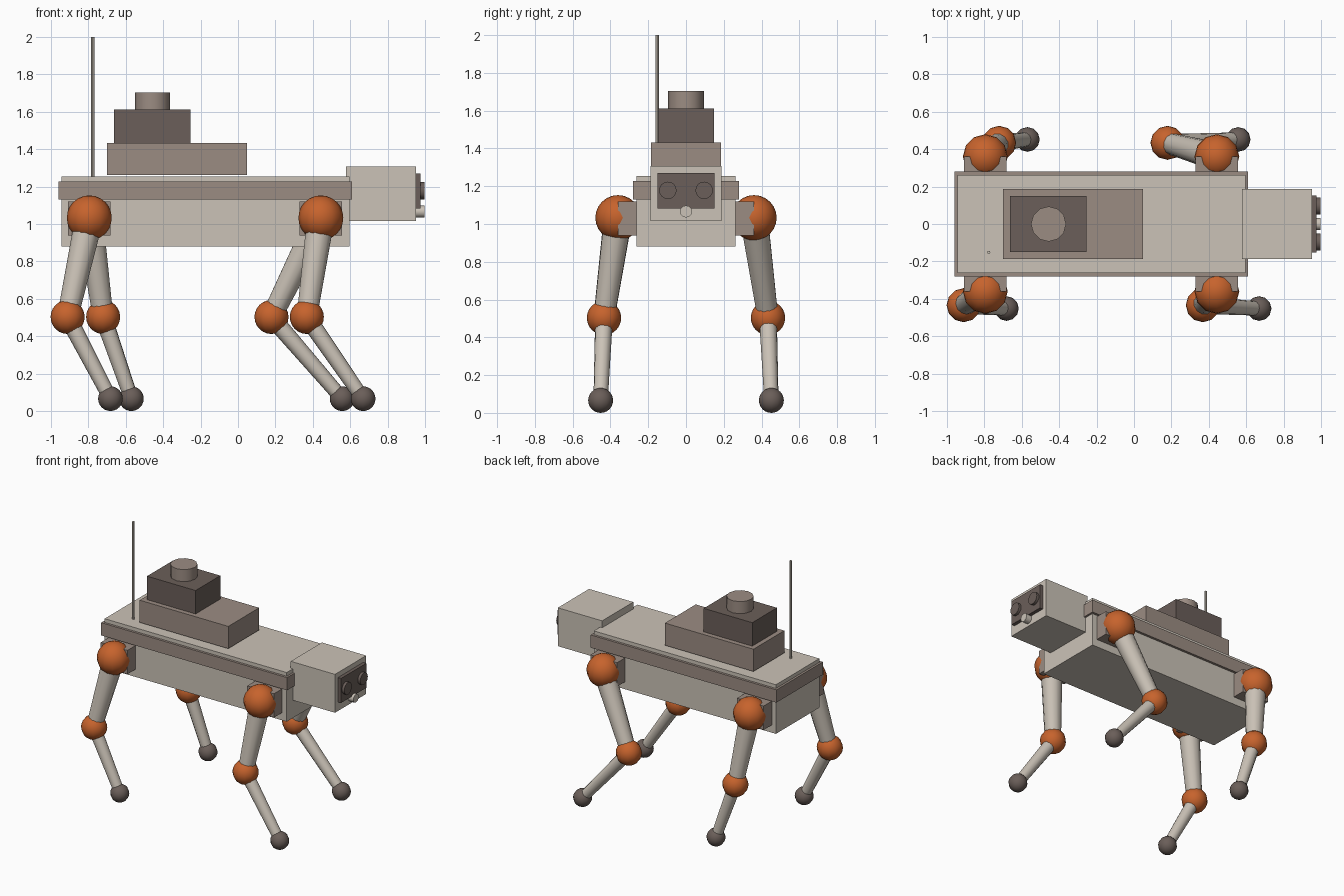
import bpy, math
from mathutils import Vector

if "Cube" in bpy.data.objects:
    bpy.data.objects.remove(bpy.data.objects["Cube"])


def material(name, color):
    m = bpy.data.materials.new(name)
    m.diffuse_color = (*color, 1)
    m.use_nodes = True
    m.node_tree.nodes["Principled BSDF"].inputs["Base Color"].default_value = m.diffuse_color
    return m


CREAM = material("cream", (0.60, 0.545, 0.475))
TAUPE = material("taupe", (0.33, 0.264, 0.226))
DARK = material("dark brown", (0.145, 0.113, 0.10))
ORANGE = material("orange", (0.57, 0.125, 0.026))


def finish(name, mat, smooth=False):
    o = bpy.context.object
    o.name = name
    o.data.materials.append(mat)
    if smooth:
        bpy.ops.object.shade_smooth_by_angle(angle=math.radians(40))
    return o


def box(name, mat, x, y, z):
    """Box from (min, max) ranges."""
    bpy.ops.mesh.primitive_cube_add(size=1, location=[sum(r) / 2 for r in (x, y, z)])
    bpy.context.object.scale = [r[1] - r[0] for r in (x, y, z)]
    bpy.ops.object.transform_apply(location=False, rotation=False, scale=True)
    return finish(name, mat)


def rod(name, mat, a, b, r1, r2=None, sides=12):
    """Round bar from a to b, optionally tapered."""
    a, b = Vector(a), Vector(b)
    d = b - a
    bpy.ops.mesh.primitive_cone_add(vertices=sides, radius1=r1, radius2=r2 or r1,
                                    depth=d.length, location=(a + b) / 2)
    bpy.context.object.rotation_euler = d.to_track_quat('Z', 'Y').to_euler()
    return finish(name, mat, True)


def ball(name, mat, c, r):
    bpy.ops.mesh.primitive_uv_sphere_add(segments=12, ring_count=12, radius=r, location=c)
    return finish(name, mat, True)


# Body, trim band and head
box("body", CREAM, (-0.943, 0.595), (-0.262, 0.262), (0.88, 1.255))
box("trim_band", TAUPE, (-0.96, 0.61), (-0.28, 0.28), (1.13, 1.227))
box("head", CREAM, (0.577, 0.951), (-0.188, 0.188), (1.015, 1.308))
box("face_plate", DARK, (0.94, 0.977), (-0.152, 0.152), (1.083, 1.27))
for s, side in ((-1, "right"), (1, "left")):
    rod(f"{side}_eye", DARK, (0.95, s * 0.096, 1.178), (0.997, s * 0.096, 1.178), 0.046, sides=16)
rod("nose_lamp", CREAM, (0.94, 0, 1.066), (0.997, 0, 1.066), 0.032)

# Equipment on the back
box("pack_base", TAUPE, (-0.70, 0.048), (-0.186, 0.186), (1.262, 1.432))
box("pack_top", DARK, (-0.664, -0.254), (-0.149, 0.149), (1.43, 1.611))
rod("sensor", TAUPE, (-0.457, 0, 1.60), (-0.457, 0, 1.703), 0.094)
rod("antenna", CREAM, (-0.777, -0.152, 1.24), (-0.777, -0.152, 2.0), 0.009, sides=8)

# Legs: name, side, shoulder x, knee x, foot x
for name, s, hx, kx, fx in (("rear_right", -1, -0.795, -0.911, -0.682),
                            ("front_right", -1, 0.443, 0.368, 0.669),
                            ("rear_left", 1, -0.795, -0.721, -0.57),
                            ("front_left", 1, 0.443, 0.179, 0.557)):
    hip, knee, foot = (hx, s * 0.36, 1.033), (kx, s * 0.434, 0.503), (fx, s * 0.452, 0.066)
    box(name + "_shoulder_mount", TAUPE, (hx - 0.113, hx + 0.113),
        sorted((s * 0.24, s * 0.36)), (0.938, 1.12))
    ball(name + "_shoulder", ORANGE, hip, 0.12)
    rod(name + "_upper_leg", CREAM, hip, knee, 0.076, 0.056)
    ball(name + "_knee", ORANGE, knee, 0.091)
    rod(name + "_lower_leg", CREAM, knee, foot, 0.047, 0.038)
    ball(name + "_foot", DARK, foot, 0.066)
